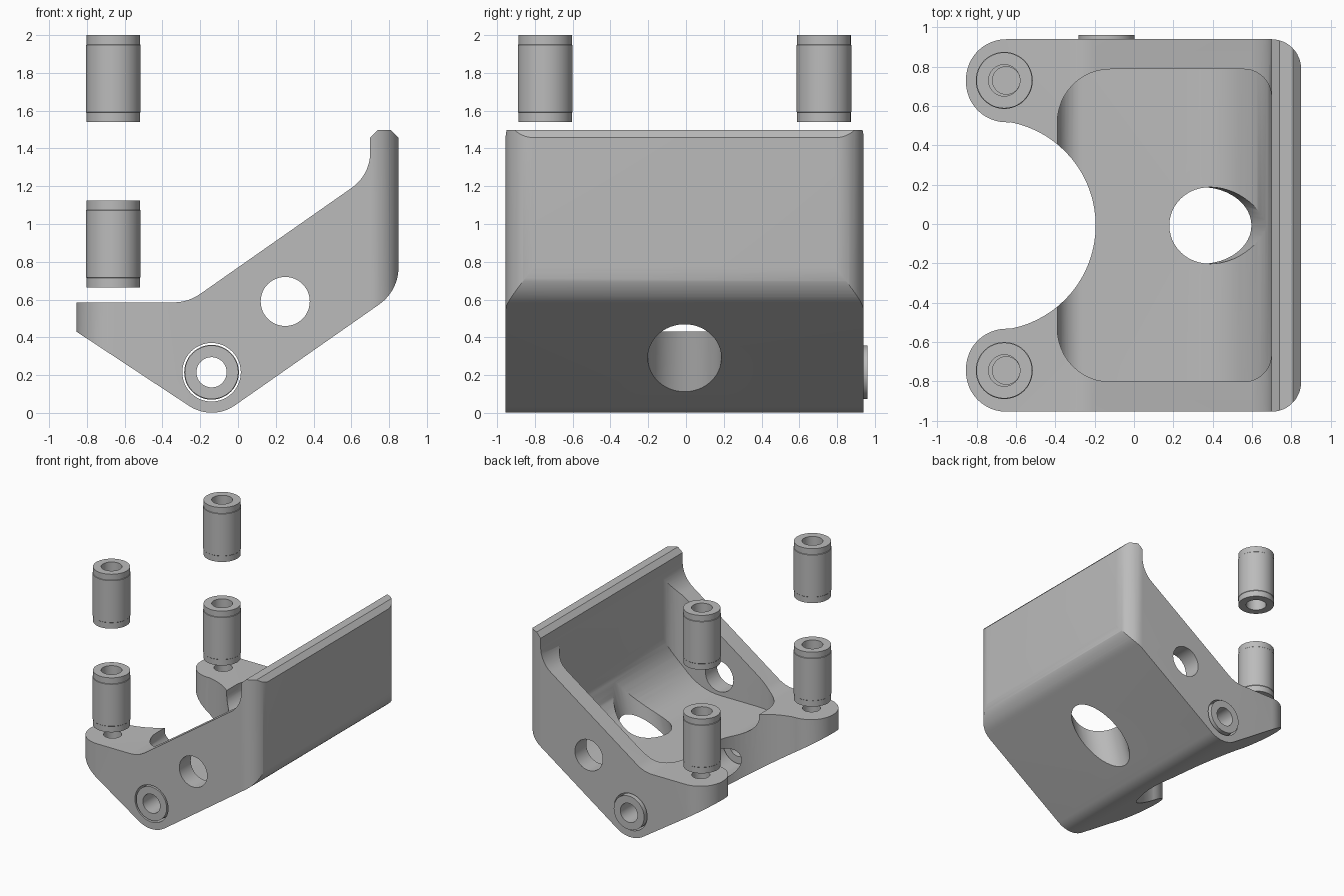
import bpy, bmesh, math
from mathutils import Vector, Matrix

if "Cube" in bpy.data.objects:
    bpy.data.objects.remove(bpy.data.objects["Cube"], do_unlink=True)

# One grey for everything
grey = bpy.data.materials.new("light_grey")
grey.use_nodes = True
grey.diffuse_color = (0.5, 0.5, 0.5, 1)
grey.node_tree.nodes["Principled BSDF"].inputs["Base Color"].default_value = (0.5, 0.5, 0.5, 1)

MID = -0.0075  # middle of the bracket in y


def rounded(corners, steps=12):
    """Polygon (x, y, radius) with filleted corners."""
    out = []
    for i, (x, y, r) in enumerate(corners):
        p = Vector((x, y))
        if r == 0:
            out.append(p)
            continue
        a = (Vector(corners[i - 1][:2]) - p).normalized()
        b = (Vector(corners[(i + 1) % len(corners)][:2]) - p).normalized()
        half = a.angle(b) / 2
        centre = p + (a + b).normalized() * r / math.sin(half)
        start = p + a * r / math.tan(half) - centre
        end = p + b * r / math.tan(half) - centre
        sweep = start.angle_signed(end)
        for k in range(steps + 1):
            out.append(centre + Matrix.Rotation(-sweep * k / steps, 2) @ start)
    return out


def new_object(name, bm):
    bmesh.ops.recalc_face_normals(bm, faces=bm.faces)
    mesh = bpy.data.meshes.new(name)
    bm.to_mesh(mesh)
    bm.free()
    mesh.materials.append(grey)
    obj = bpy.data.objects.new(name, mesh)
    bpy.context.collection.objects.link(obj)
    return obj


def prism(name, outline, axis, low, high):
    """Extrude an outline along z (plan) or y (side profile)."""
    bm = bmesh.new()
    place = (lambda p: (p.x, p.y, low)) if axis == "z" else (lambda p: (p.x, low, p.y))
    face = bm.faces.new([bm.verts.new(place(p)) for p in outline])
    ext = bmesh.ops.extrude_face_region(bm, geom=[face])
    move = Vector((0, 0, high - low)) if axis == "z" else Vector((0, high - low, 0))
    bmesh.ops.translate(bm, vec=move, verts=[v for v in ext["geom"] if isinstance(v, bmesh.types.BMVert)])
    return new_object(name, bm)


def cylinder(name, centre, radius, length, direction):
    bm = bmesh.new()
    turn = Vector(direction).to_track_quat("Z", "Y").to_matrix().to_4x4()
    bmesh.ops.create_cone(bm, cap_ends=True, segments=48, radius1=radius, radius2=radius,
                          depth=length, matrix=Matrix.Translation(centre) @ turn)
    return new_object(name, bm)


def boolean(obj, cutter, operation="DIFFERENCE"):
    """Apply a boolean and throw the cutter away."""
    mod = obj.modifiers.new("cut", "BOOLEAN")
    mod.operation, mod.object, mod.solver = operation, cutter, "EXACT"
    graph = bpy.context.evaluated_depsgraph_get()
    mesh = bpy.data.meshes.new_from_object(obj.evaluated_get(graph))
    obj.modifiers.clear()
    obj.data = mesh
    bpy.data.objects.remove(cutter, do_unlink=True)


def smooth(obj):
    bpy.ops.object.select_all(action="DESELECT")
    obj.select_set(True)
    bpy.context.view_layer.objects.active = obj
    bpy.ops.object.shade_smooth_by_angle(angle=math.radians(25))


# Bracket body: side profile trimmed by its plan outline
side = rounded([(-0.855, 0.43, 0), (-0.136, -0.044, 0.215), (0.85, 0.646, 0.24),
                (0.85, 1.457, 0), (0.81, 1.497, 0), (0.74, 1.497, 0), (0.7, 1.457, 0),
                (0.7, 1.26, 0.23), (-0.264, 0.585, 0.25), (-0.855, 0.585, 0)])
body = prism("bracket_body", side, "y", -1.2, 1.2)

wide, inner = 0.9475, 0.525
bite = []
for k in range(33):
    a = math.radians(79 - 158 * k / 32)
    bite.append((-0.73 + 0.535 * math.cos(a), MID + 0.535 * math.sin(a), 0))
plan = rounded([(0.85, MID + wide, 0.15), (-0.855, MID + wide, 0.205),
                (-0.855, MID + inner, 0.205)] + bite +
               [(-0.855, MID - inner, 0.205), (-0.855, MID - wide, 0.205),
                (0.85, MID - wide, 0.15)])
boolean(body, prism("plan", plan, "z", -0.5, 2.5), "INTERSECT")

# Pocket with a flat floor sweeping up into the back wall
floor = rounded([(-0.39, 0.43, 0.13), (0.699, 0.43, 0.45), (0.699, 1.8, 0), (-0.39, 1.8, 0)], 16)
pocket = prism("pocket", floor, "y", -1.1, 1.1)
hollow = rounded([(-0.39, MID - 0.795, 0.27), (0.699, MID - 0.795, 0.14),
                  (0.699, MID + 0.795, 0.14), (-0.39, MID + 0.795, 0.27)])
boolean(pocket, prism("hollow", hollow, "z", 0, 2.2), "INTERSECT")
boolean(body, pocket)

# Holes: tilted floor hole, side holes, pivot bore, blind lug holes
boolean(body, cylinder("floor_hole", (0.345, MID, 0.3), 0.195, 1.0, (0.28, 0, 0.96)))
boolean(body, cylinder("side_hole", (0.25, 0, 0.59), 0.13, 2.4, (0, 1, 0)))
boolean(body, cylinder("pivot_bore", (-0.14, 0, 0.215), 0.155, 2.4, (0, 1, 0)))
for s in (-1, 1):
    boolean(body, cylinder("lug_hole", (-0.65, MID + s * 0.738, 0.55), 0.07, 0.3, (0, 0, 1)))
smooth(body)


# Bushings: lathed sleeves with slightly relieved ends
def bushing(name, base, direction):
    bm = bmesh.new()
    ring = [(0.08, 0), (0.142, 0), (0.142, 0.05), (0.145, 0.053),
            (0.145, 0.407), (0.142, 0.41), (0.142, 0.46), (0.08, 0.46)]
    verts = [bm.verts.new((r, 0, z)) for r, z in ring]
    edges = [bm.edges.new((verts[i - 1], verts[i])) for i in range(len(verts))]
    bmesh.ops.spin(bm, geom=verts + edges, cent=(0, 0, 0), axis=(0, 0, 1),
                   angle=math.tau, steps=48, use_merge=True)
    bmesh.ops.remove_doubles(bm, verts=bm.verts, dist=0.0005)
    turn = Vector(direction).to_track_quat("Z", "Y").to_matrix().to_4x4()
    bm.transform(Matrix.Translation(base) @ turn)
    smooth(new_object(name, bm))


for s, end in ((-1, "front"), (1, "back")):
    for z, level in ((0.665, "lower"), (1.54, "upper")):
        bushing(f"{end}_{level}_bushing", (-0.66, MID + s * 0.738, z), (0, 0, 1))
bushing("front_pivot_bushing", (-0.14, -0.955, 0.215), (0, 1, 0))
bushing("back_pivot_bushing", (-0.14, 0.962, 0.215), (0, -1, 0))
